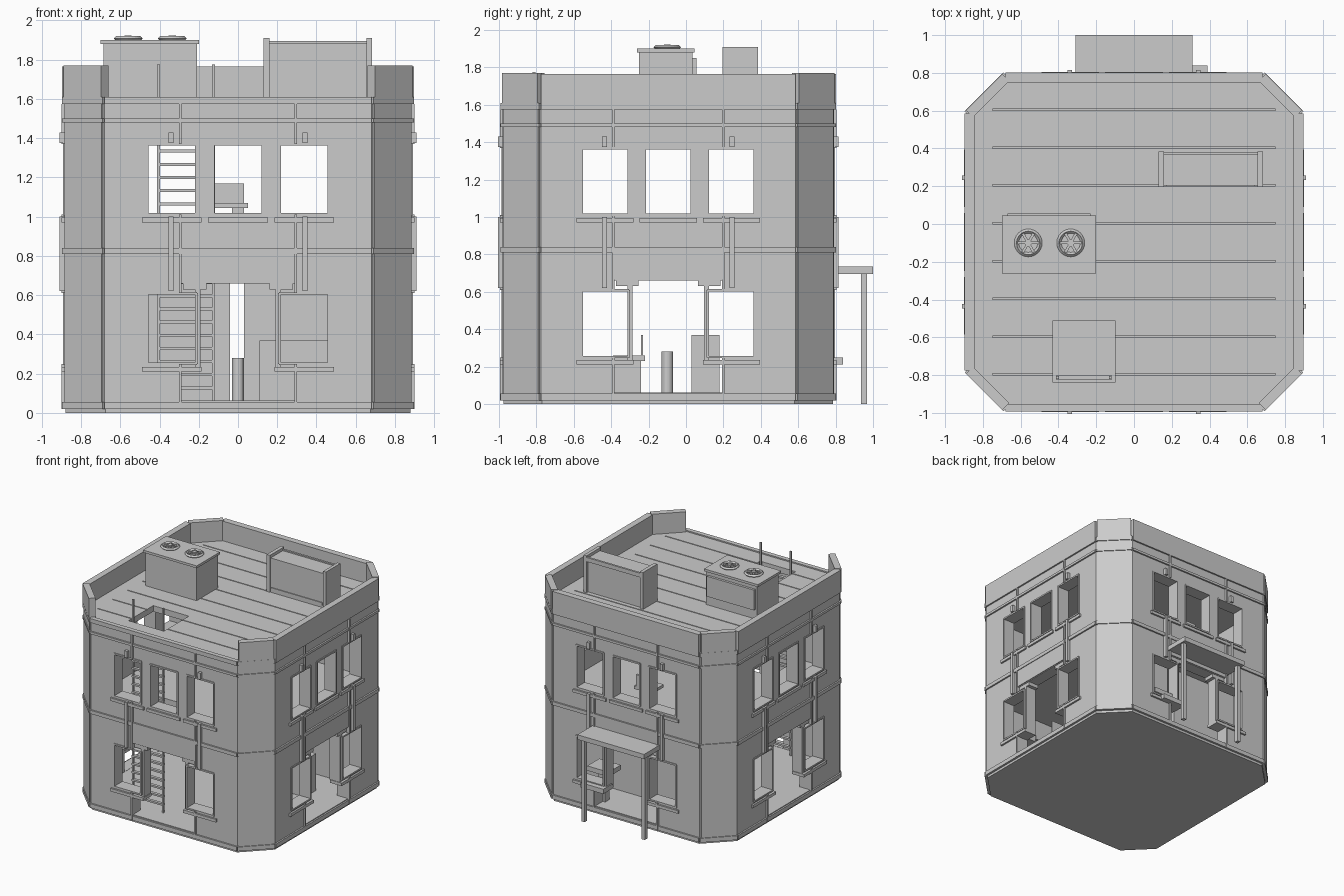
import bpy, bmesh, math
from mathutils import Matrix, Vector

cube = bpy.data.objects.get("Cube")
if cube:
    bpy.data.objects.remove(cube, do_unlink=True)

grey = bpy.data.materials.new("plain_grey")
grey.use_nodes = True
grey.diffuse_color = (0.6, 0.6, 0.6, 1)
grey.node_tree.nodes["Principled BSDF"].inputs["Base Color"].default_value = (0.6, 0.6, 0.6, 1)

CENTRE = Matrix.Translation((0, -0.095, 0))
WORLD = Matrix.Identity(4)


def side(k):
    """Frame of a wall: 0 front, 1 left (+x), 2 back, 3 right; halves are corners."""
    return CENTRE @ Matrix.Rotation(math.radians(90 * k), 4, 'Z')


def add_box(bm, x, y, z, matrix=WORLD):
    centre = Vector([(a + b) / 2 for a, b in (x, y, z)])
    size = [abs(b - a) for a, b in (x, y, z)]
    bmesh.ops.create_cube(bm, size=1, matrix=matrix @ Matrix.Translation(centre) @ Matrix.Diagonal((*size, 1)))


def add_wall_box(bm, k, u, d, z):
    """u runs along the wall, d is the distance outward from the middle."""
    add_box(bm, u, (-d[1], -d[0]), z, side(k))


def add_octagon(bm, half, flat, z):
    pts = []
    for k in range(4):
        pts += [side(k) @ Vector((s * flat, -half, z[0])) for s in (-1, 1)]
    face = bm.faces.new([bm.verts.new(p) for p in pts])
    ext = bmesh.ops.extrude_face_region(bm, geom=[face])
    verts = [v for v in ext["geom"] if isinstance(v, bmesh.types.BMVert)]
    bmesh.ops.translate(bm, verts=verts, vec=(0, 0, z[1] - z[0]))
    bmesh.ops.recalc_face_normals(bm, faces=bm.faces)


def finish(name, bm):
    mesh = bpy.data.meshes.new(name)
    bm.to_mesh(mesh)
    bm.free()
    mesh.materials.append(grey)
    obj = bpy.data.objects.new(name, mesh)
    bpy.context.collection.objects.link(obj)
    return obj


def boxes(name, *items):
    bm = bmesh.new()
    for item in items:
        add_box(bm, *item)
    return finish(name, bm)


# Layout shared by all four walls
LOW, HIGH = (0.25, 0.61), (1.01, 1.37)
OUTER = [(-0.465, -0.21), (0.21, 0.465)]
WINDOWS = [(u, LOW) for u in OUTER] + [(u, HIGH) for u in OUTER + [(-0.128, 0.128)]]
WALL = 0.885

# Shell with two hollow storeys
bm = bmesh.new()
add_octagon(bm, WALL, 0.68, (0.02, 1.6))
shell = finish("building_shell", bm)

bm = bmesh.new()
add_octagon(bm, 0.785, 0.64, (0.06, 0.8))
add_octagon(bm, 0.785, 0.64, (0.85, 1.55))
for k in range(4):
    add_wall_box(bm, k, (-0.29, 0.29), (0.7, 1), (0.062, 0.66))
    for u, z in WINDOWS:
        add_wall_box(bm, k, u, (0.7, 1), z)
add_box(bm, (-0.43, -0.1), (-0.84, -0.51), (0.7, 1.7))
for i in range(8):
    y = -0.8 + i * 0.2
    add_box(bm, (-0.75, 0.75), (y, y + 0.008), (1.592, 1.63))
cutter = finish("opening_cutter", bm)
cutter.hide_render = True
mod = shell.modifiers.new("openings", 'BOOLEAN')
mod.operation, mod.solver, mod.use_self, mod.object = 'DIFFERENCE', 'EXACT', True, cutter
bpy.context.view_layer.objects.active = shell
bpy.ops.object.modifier_apply(modifier=mod.name)
bpy.data.objects.remove(cutter, do_unlink=True)

# Base plate and horizontal bands
bm = bmesh.new()
add_octagon(bm, 0.88, 0.675, (0, 0.02))
finish("base_plate", bm)
bm = bmesh.new()
for k in range(4):
    for z in ((0.02, 0.055), (0.81, 0.84), (1.48, 1.5), (1.575, 1.61)):
        add_wall_box(bm, k, (-0.68, 0.68), (0.86, 0.898), z)
        add_wall_box(bm, k + 0.5, (-0.145, 0.145), (1.08, 1.123), z)
finish("wall_bands", bm)

# Corner panels
bm = bmesh.new()
for k in range(4):
    add_wall_box(bm, k + 0.5, (-0.133, 0.133), (1.09, 1.116), (0.03, 1.58))
finish("corner_panels", bm)

# Parapet, open along the front
bm = bmesh.new()
for k in range(4):
    add_wall_box(bm, k + 0.5, (-0.135, 0.135), (1.07, 1.122), (1.6, 1.77))
    if k:
        add_wall_box(bm, k, (-0.68, 0.68), (0.845, 0.898), (1.6, 1.765))
finish("parapet", bm)

# Pilasters, pipes and the panel over each doorway
bm = bmesh.new()
for k in range(4):
    add_wall_box(bm, k, (-0.29, 0.29), (0.87, 0.892), (0.665, 0.81))
    for s in (-1, 1):
        for z in ((0.02, 0.25), (0.61, 1.01), (1.37, 1.575)):
            add_wall_box(bm, k, (s * 0.287, s * 0.3), (0.87, 0.9), z)
        for z in ((0.62, 1), (1.375, 1.43)):
            add_wall_box(bm, k, (s * 0.328, s * 0.353), (0.86, 0.91), z)
finish("pilasters_and_pipes", bm)

# Window frames and sills
bm = bmesh.new()
for k in range(4):
    for (a, b), (lo, hi) in WINDOWS:
        for u in ((a - 0.005, a + 0.008), (b - 0.008, b + 0.005)):
            add_wall_box(bm, k, u, (0.785, 0.892), (lo, hi))
        for z in ((lo - 0.005, lo + 0.008), (hi - 0.008, hi + 0.005)):
            add_wall_box(bm, k, (a, b), (0.785, 0.892), z)
        add_wall_box(bm, k, (a - 0.025, b + 0.025), (0.79, 0.9), (lo - 0.04, lo - 0.015))
    for s in (-1, 1):
        add_wall_box(bm, k, (s * 0.19, s * 0.218), (0.785, 0.88), (0.235, 0.635))
        add_wall_box(bm, k, (s * 0.16, s * 0.28), (0.785, 0.88), (0.63, 0.66))
finish("window_frames", bm)

# Back porch
boxes("back_awning", ((-0.31, 0.31), (0.79, 1), (0.695, 0.735)))
boxes("awning_posts", *[((s * 0.265, s * 0.295), (0.935, 0.968), (0, 0.7)) for s in (-1, 1)])
boxes("back_shelf", ((0.18, 0.39), (0.72, 0.84), (0.21, 0.25)))

# Ladder rising through both hatches
rails = [((x, x + 0.014), (-0.82, -0.805), (0.06, 1.775)) for x in (-0.412, -0.132)]
rungs = [((-0.41, -0.12), (-0.825, -0.8), (0.12 + i * 0.067, 0.135 + i * 0.067)) for i in range(22)]
boxes("ladder", *rails, *rungs)

# Ground floor furnishings
boxes("partition", ((-0.78, -0.04), (0.42, 0.45), (0.06, 0.8)),
      ((0.03, 0.78), (0.42, 0.45), (0.06, 0.8)))
boxes("counter", ((0.11, 0.6), (0.03, 0.18), (0.06, 0.37)))
boxes("bench", ((0.5, 0.65), (-0.39, -0.24), (0.06, 0.23)),
      ((0.49, 0.66), (-0.39, -0.22), (0.23, 0.26)),
      ((0.49, 0.66), (-0.24, -0.23), (0.26, 0.37)))
boxes("back_table", ((0.2, 0.4), (0.58, 0.74), (0.31, 0.35)),
      ((0.27, 0.33), (0.63, 0.69), (0.06, 0.31)))


def cylinder(name, x, y, z, radius, sides):
    bm = bmesh.new()
    bmesh.ops.create_cone(bm, cap_ends=True, segments=sides, radius1=radius, radius2=radius, depth=z[1] - z[0],
                          matrix=Matrix.Translation((x, y, sum(z) / 2)))
    return finish(name, bm)


cylinder("stool", 0, -0.1, (0.06, 0.28), 0.03, 16)

# Upper floor chair
boxes("upper_chair", ((-0.12, 0.03), (0.6, 0.62), (1.05, 1.17)),
      ((-0.12, 0.05), (0.47, 0.62), (1.045, 1.07)),
      ((-0.03, 0.03), (0.52, 0.57), (0.85, 1.05)))

# Rooftop cooling unit with two fans
boxes("cooling_unit", ((-0.685, -0.21), (-0.25, 0.035), (1.59, 1.88)),
      ((-0.7, -0.2), (-0.262, 0.045), (1.88, 1.9)),
      ((-0.67, -0.23), (0.03, 0.055), (1.68, 1.85)))
for name, x in (("right_fan", -0.56), ("left_fan", -0.335)):
    bpy.ops.mesh.primitive_torus_add(location=(x, -0.1, 1.908), major_radius=0.062,
                                     minor_radius=0.012, major_segments=24, minor_segments=4)
    rim = bpy.context.object
    rim.name = name + "_rim"
    rim.data.materials.append(grey)
    cylinder(name + "_hub", x, -0.1, (1.895, 1.922), 0.018, 12)
    bm = bmesh.new()
    for i in range(3):
        turn = Matrix.Translation((x, -0.1, 0)) @ Matrix.Rotation(math.pi * i / 3, 4, 'Z')
        add_box(bm, (-0.06, 0.06), (-0.007, 0.007), (1.9, 1.915), turn)
    finish(name + "_blades", bm)

# Rooftop housing with raised ends
boxes("roof_housing", ((0.15, 0.67), (0.205, 0.365), (1.59, 1.885)),
      ((0.13, 0.16), (0.195, 0.385), (1.59, 1.91)),
      ((0.655, 0.682), (0.195, 0.385), (1.59, 1.91)),
      ((0.16, 0.655), (0.365, 0.382), (1.86, 1.895)),
      ((0.17, 0.64), (0.198, 0.21), (1.615, 1.64)))
